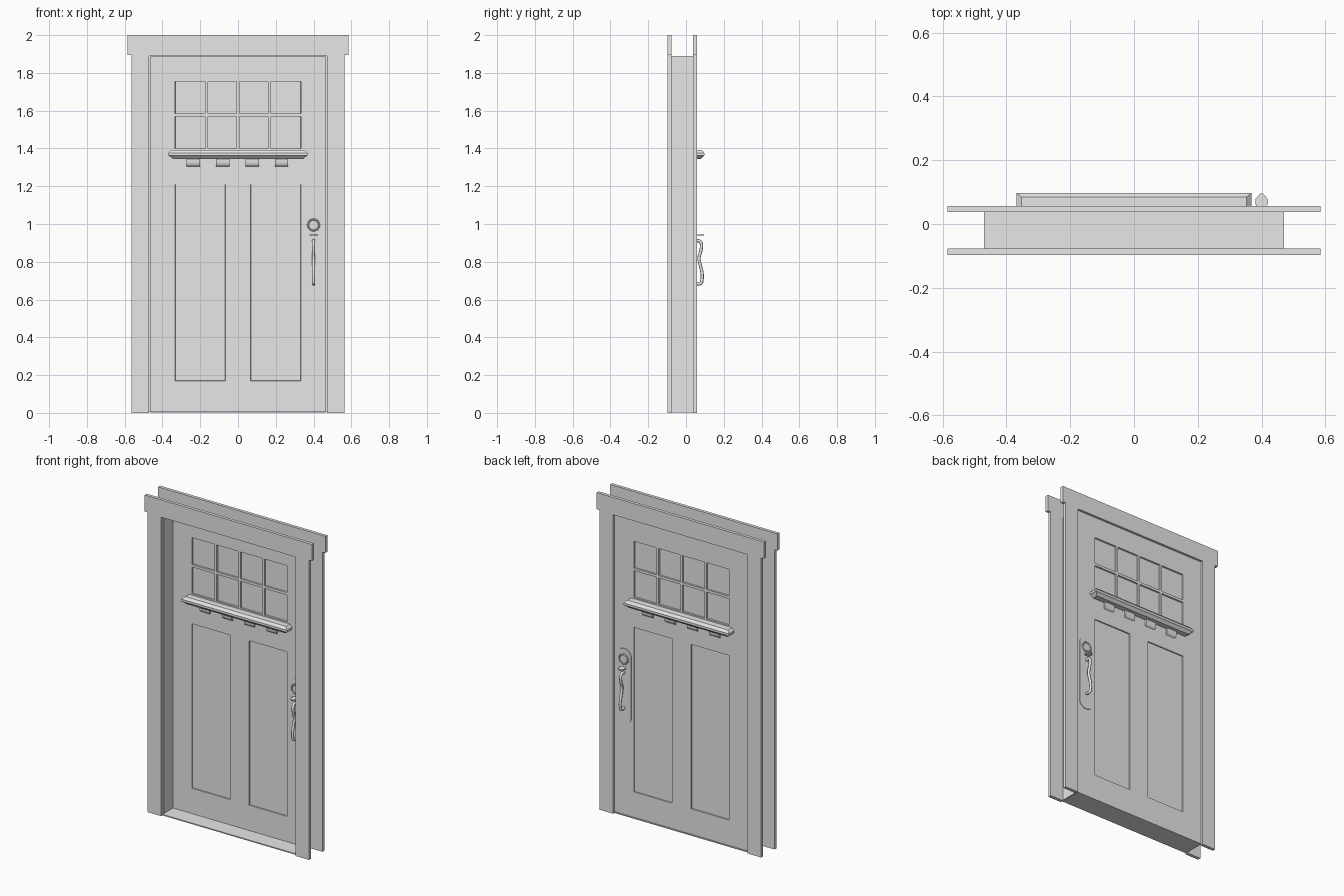
import bpy, bmesh, math
from mathutils import Vector

if "Cube" in bpy.data.objects:
    bpy.data.objects.remove(bpy.data.objects["Cube"], do_unlink=True)

paint = bpy.data.materials.new("plain_grey")
paint.use_nodes = True
GREY = (0.8, 0.8, 0.8, 1)
paint.diffuse_color = GREY
paint.node_tree.nodes["Principled BSDF"].inputs["Base Color"].default_value = GREY


def finish(name, bm, smooth=False):
    bmesh.ops.recalc_face_normals(bm, faces=bm.faces)
    mesh = bpy.data.meshes.new(name)
    bm.to_mesh(mesh)
    bm.free()
    mesh.materials.append(paint)
    ob = bpy.data.objects.new(name, mesh)
    bpy.context.collection.objects.link(ob)
    if smooth:
        bpy.ops.object.select_all(action='DESELECT')
        ob.select_set(True)
        bpy.context.view_layer.objects.active = ob
        bpy.ops.object.shade_smooth_by_angle(angle=math.radians(35))
    return ob


def prism(name, points, direction, smooth=False):
    """Extrude a flat outline of 3D points along a direction."""
    bm = bmesh.new()
    face = bm.faces.new([bm.verts.new(p) for p in points])
    out = bmesh.ops.extrude_face_region(bm, geom=[face])["geom"]
    moved = [v for v in out if isinstance(v, bmesh.types.BMVert)]
    bmesh.ops.translate(bm, verts=moved, vec=direction)
    return finish(name, bm, smooth)


def box(name, x0, x1, y0, y1, z0, z1):
    return prism(name, [(x0, y0, z0), (x1, y0, z0), (x1, y1, z0), (x0, y1, z0)], (0, 0, z1 - z0))


def loft(name, rings):
    """Skin a stack of closed rings and cap both ends."""
    bm = bmesh.new()
    loops = [[bm.verts.new(p) for p in ring] for ring in rings]
    n = len(loops[0])
    for a, b in zip(loops, loops[1:]):
        for i in range(n):
            j = (i + 1) % n
            bm.faces.new((a[i], a[j], b[j], b[i]))
    bm.faces.new(loops[0])
    bm.faces.new(loops[-1])
    return finish(name, bm)


FRONT_Y, BACK_Y = 0.015, 0.045   # faces of the door leaf
OPEN_X, OPEN_Z = 0.47, 1.89      # door opening

# Casings on both faces of the wall, wider across the head
half = [(OPEN_X, OPEN_Z), (OPEN_X, 0), (0.565, 0), (0.565, 1.895), (0.585, 1.895), (0.585, 2)]
outline = half + [(-x, z) for x, z in reversed(half)]
for name, y in (("front_casing", -0.097), ("back_casing", 0.037)):
    prism(name, [(x, y, z) for x, z in outline], (0, 0.02, 0))

# Jamb lining and sill
J0, J1, LIN = -0.077, 0.037, 0.006
box("left_jamb", OPEN_X - LIN, OPEN_X, J0, J1, 0.005, OPEN_Z)
box("right_jamb", -OPEN_X, LIN - OPEN_X, J0, J1, 0.005, OPEN_Z)
box("head_jamb", LIN - OPEN_X, OPEN_X - LIN, J0, J1, OPEN_Z - LIN, OPEN_Z)
box("sill", LIN - OPEN_X, OPEN_X - LIN, -0.09, 0.05, 0.003, 0.01)

# Door leaf: grid of cells with panels and panes sunk into both faces
WIN, BAR, STILE = 0.333, 0.007, 0.067
PANEL_Z, PANE_Z, MID_Z = (0.17, 1.21), (1.4, 1.755), 1.577
bars = [-WIN / 2, 0, WIN / 2]
xs = sorted([-0.468, -WIN, -STILE, STILE, WIN, 0.468] + [b + s * BAR for b in bars for s in (-1, 1)])
zs = [0.008, *PANEL_Z, PANE_Z[0], MID_Z - 0.008, MID_Z + 0.008, PANE_Z[1], 1.888]


def is_panel(x, z):
    return STILE < abs(x) < WIN and PANEL_Z[0] < z < PANEL_Z[1]


def is_pane(x, z):
    on_bar = abs(z - MID_Z) < 0.008 or any(abs(x - b) < BAR for b in bars)
    return abs(x) < WIN and PANE_Z[0] < z < PANE_Z[1] and not on_bar


bm = bmesh.new()
rims = []
for y, s in ((FRONT_Y, -1), (BACK_Y, 1)):
    grid = [[bm.verts.new((x, y, z)) for z in zs] for x in xs]
    faces = []
    for i in range(len(xs) - 1):
        for k in range(len(zs) - 1):
            quad = [grid[i][k], grid[i + 1][k], grid[i + 1][k + 1], grid[i][k + 1]]
            faces.append(bm.faces.new(quad if s < 0 else quad[::-1]))
    rims.append([r[0] for r in grid] + grid[-1][1:] + [r[-1] for r in grid[-2::-1]] + grid[0][-2:0:-1])
    bm.normal_update()
    for test, depth in ((is_panel, 0.007), (is_pane, 0.01)):
        chosen = [f for f in faces if f.is_valid
                  and test(f.calc_center_median().x, f.calc_center_median().z)]
        bmesh.ops.inset_region(bm, faces=chosen, thickness=0.0008, depth=-depth,
                               use_boundary=True, use_even_offset=True)
for i in range(len(rims[0])):
    j = (i + 1) % len(rims[0])
    bm.faces.new((rims[0][i], rims[0][j], rims[1][j], rims[1][i]))
bmesh.ops.dissolve_limit(bm, angle_limit=math.radians(1), verts=bm.verts, edges=bm.edges)
finish("door_leaf", bm)

# Fittings repeated on both faces of the door
KNOB_X = 0.4
for side, y0, s in (("front", FRONT_Y, -1), ("back", BACK_Y, 1)):

    # Moulded shelf below the window
    rings = []
    for z, inset in ((1.345, 0.022), (1.357, 0.008), (1.362, 0), (1.376, 0), (1.392, 0.016)):
        x, y = 0.368 - inset, y0 + s * (0.052 - inset * 0.8)
        rings.append([(-x, y0, z), (x, y0, z), (x, y, z), (-x, y, z)])
    loft(side + "_shelf", rings)

    # Rounded blocks under the shelf
    for i in range(4):
        x = -0.272 + i * 0.156
        prof = [(0, 1.346), (0.013, 1.346), (0.013, 1.328), (0.011, 1.317), (0.007, 1.309), (0, 1.305)]
        prism(f"{side}_shelf_block_{i + 1}", [(x, y0 + s * d, z) for d, z in prof], (0.07, 0, 0), True)

    # Back plate with rounded ends
    pts = []
    for cz, start in ((1.015, 0), (0.63, 180)):
        for k in range(13):
            a = math.radians(start + k * 15)
            pts.append((KNOB_X + 0.05 * math.cos(a), y0, cz + 0.045 * math.sin(a)))
    prism(side + "_handle_plate", pts, (0, s * 0.004, 0), True)

    # Lock collar with a sunken centre
    rings = []
    for r, d in ((0.034, 0), (0.034, 0.008), (0.031, 0.011), (0.027, 0.011), (0.024, 0.008)):
        rings.append([(KNOB_X + r * math.cos(k * math.tau / 24), y0 + s * d,
                       0.995 + r * math.sin(k * math.tau / 24)) for k in range(24)])
    loft(side + "_lock_collar", rings)

    # Pointed thumb latch
    edge = [(0.012, 0), (0.02, 0.02), (0.019, 0.034), (0.01, 0.044), (0.004, 0.051)]
    leaf = edge + [(-x, d) for x, d in reversed(edge)]
    prism(side + "_thumb_latch", [(KNOB_X + x, y0 + s * d, 0.938) for x, d in leaf], (0, 0, 0.007))

    # Wavy pull grip
    curve = bpy.data.curves.new(side + "_grip", 'CURVE')
    curve.dimensions = '3D'
    curve.bevel_depth = 0.0085
    curve.bevel_resolution = 2
    curve.resolution_u = 5
    curve.use_fill_caps = True
    path = [(0, 0.908), (0.026, 0.91), (0.036, 0.895), (0.034, 0.86), (0.024, 0.82),
            (0.031, 0.78), (0.04, 0.74), (0.039, 0.7), (0.034, 0.686), (0, 0.686)]
    spline = curve.splines.new('BEZIER')
    spline.bezier_points.add(len(path) - 1)
    for p, (d, z) in zip(spline.bezier_points, path):
        p.co = Vector((KNOB_X, y0 + s * d, z))
        p.handle_left_type = p.handle_right_type = 'AUTO'
    curve.materials.append(paint)
    bpy.context.collection.objects.link(bpy.data.objects.new(side + "_grip", curve))
